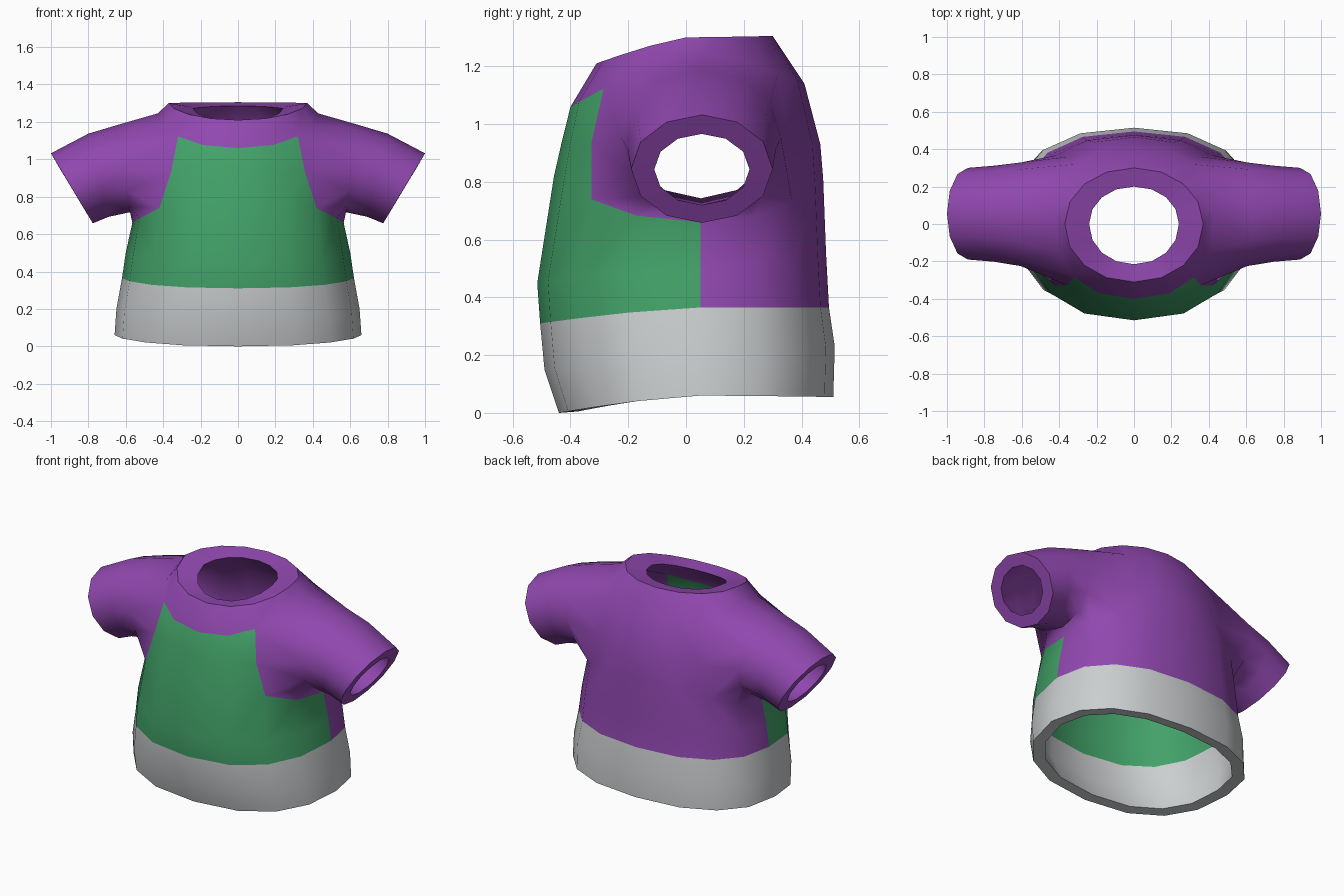
import bpy, bmesh, math
from mathutils import Vector

if "Cube" in bpy.data.objects:
    bpy.data.objects.remove(bpy.data.objects["Cube"])


def material(name, rgb):
    m = bpy.data.materials.new(name)
    m.diffuse_color = (*rgb, 1)
    m.use_nodes = True
    m.node_tree.nodes["Principled BSDF"].inputs["Base Color"].default_value = m.diffuse_color
    return m


PURPLE, GREEN, GREY = 0, 1, 2
mats = [material("purple", (0.28, 0.064, 0.43)),
        material("green", (0.055, 0.36, 0.14)),
        material("light_grey", (0.60, 0.62, 0.63))]

# Body rings: half width, front y, back y, z at front, side, back
ROWS = [
    (0.66, -0.44, 0.51, 0.00, 0.06, 0.055),    # hem
    (0.65, -0.49, 0.515, 0.15, 0.20, 0.23),
    (0.62, -0.505, 0.495, 0.31, 0.365, 0.365),  # top of grey band
    (0.60, -0.515, 0.485, 0.45, 0.50, 0.55),
    (0.565, -0.457, 0.475, 0.82, 0.66, 0.81),  # armpit
    (0.48, -0.432, 0.465, 0.93, 0.94, 0.93),
    (0.43, -0.40, 0.41, 1.06, 1.245, 1.14),    # shoulder
    (0.37, -0.31, 0.30, 1.21, 1.30, 1.305),    # collar edge
]
COLLAR_INNER = (0.24, -0.215, 0.20, 1.20, 1.27, 1.285)
COLS = 8  # half ring, front centre to back centre


def ring_point(row, c):
    w, yf, yb, zf, zs, zb = row
    t = math.pi * c / COLS
    s, k = math.sin(t), abs(math.cos(t))
    mid, p = (0.05, 0.85) if w > 0.4 else (0.0, 0.97)  # body squarer than collar
    ye, ze = (yf, zf) if c <= COLS / 2 else (yb, zb)
    x = 0 if c in (0, COLS) else w * s ** p
    zp = 2 if row is ROWS[4] else 1.2
    return Vector((x, mid + (ye - mid) * k ** p, zs + (ze - zs) * k ** zp))


def sleeve_point(cx, cy, cz, hx, hy, hz, k):
    a = math.radians((k - 2) * 30)
    return Vector((cx - hx * math.cos(a), cy + hy * math.sin(a), cz - hz * math.cos(a)))


bm = bmesh.new()
grid = {}
for r, row in enumerate(ROWS):
    for c in range(COLS + 1):
        if not (r == 5 and c in (3, 4, 5)):  # inside of the armhole
            grid[r, c] = bm.verts.new(ring_point(row, c))
grid[5, 2].co.y = -0.328

# Right half of the body, leaving the armhole open
for r in range(len(ROWS) - 1):
    for c in range(COLS):
        keys = [(r, c), (r, c + 1), (r + 1, c + 1), (r + 1, c)]
        if r in (4, 5) and 2 <= c < 6:
            continue
        f = bm.faces.new([grid[k] for k in keys])
        if r < 2:
            f.material_index = GREY
        elif r < 6 and c < 4:
            f.material_index = GREEN

# Sleeve, lofted from the armhole through round rings to a tilted cuff
prev = [grid[k] for k in [(4, 2), (4, 3), (4, 4), (4, 5), (4, 6), (5, 6),
                          (6, 6), (6, 5), (6, 4), (6, 3), (6, 2), (5, 2)]]
thin = set()
# centre x, y, z, then half extents x, y, z
for ring_def in ((0.605, 0.052, 0.952, 0.028, 0.277, 0.235),
                 (0.745, 0.055, 0.915, 0.055, 0.257, 0.222),
                 (0.888, 0.055, 0.845, 0.112, 0.245, 0.187)):
    ring = [bm.verts.new(sleeve_point(*ring_def, k)) for k in range(12)]
    for k in range(12):
        n = (k + 1) % 12
        bm.faces.new([prev[k], prev[n], ring[n], ring[k]])
    thin.update(ring)
    prev = ring

# Lining: every point moved inward, with wider rims at collar, cuffs and hem
bm.normal_update()
target = {}
for v in bm.verts:
    n = v.normal.copy()
    if v.co.x < 1e-6:
        n.x = 0
        n.normalize()
    target[v] = v.co - n * (0.03 if v in thin else 0.05)
for c in range(COLS + 1):
    target[grid[7, c]] = ring_point(COLLAR_INNER, c)
    hem = grid[0, c].co
    target[grid[0, c]] = Vector((hem.x * 0.89, 0.035 + (hem.y - 0.035) * 0.86, hem.z + 0.005))
for k, v in enumerate(prev):
    target[v] = sleeve_point(0.888, 0.055, 0.843, 0.074, 0.165, 0.123, k)

outer_faces = list(bm.faces)
rim_loops = [(e.link_loops[0].vert, e.link_loops[0].link_loop_next.vert,
              e.link_faces[0].material_index)
             for e in bm.edges if e.is_boundary and max(v.co.x for v in e.verts) > 1e-6]
inner = {v: bm.verts.new(co) for v, co in target.items()}
for f in outer_faces:
    g = bm.faces.new([inner[v] for v in reversed(f.verts)])
    g.material_index = f.material_index
for a, b, mat in rim_loops:
    g = bm.faces.new([b, a, inner[a], inner[b]])
    g.material_index = mat
    for e in g.edges:  # keep the rim edges crisp
        if (e.verts[0] in inner) == (e.verts[1] in inner):
            e.smooth = False

mesh = bpy.data.meshes.new("shirt")
bm.to_mesh(mesh)
bm.free()
for m in mats:
    mesh.materials.append(m)
shirt = bpy.data.objects.new("shirt", mesh)
bpy.context.collection.objects.link(shirt)

# Mirror to the left side, smooth apart from the rims
mir = shirt.modifiers.new("mirror", 'MIRROR')
mir.use_clip = True
bpy.context.view_layer.objects.active = shirt
shirt.select_set(True)
bpy.ops.object.shade_smooth_by_angle(angle=math.radians(75))
